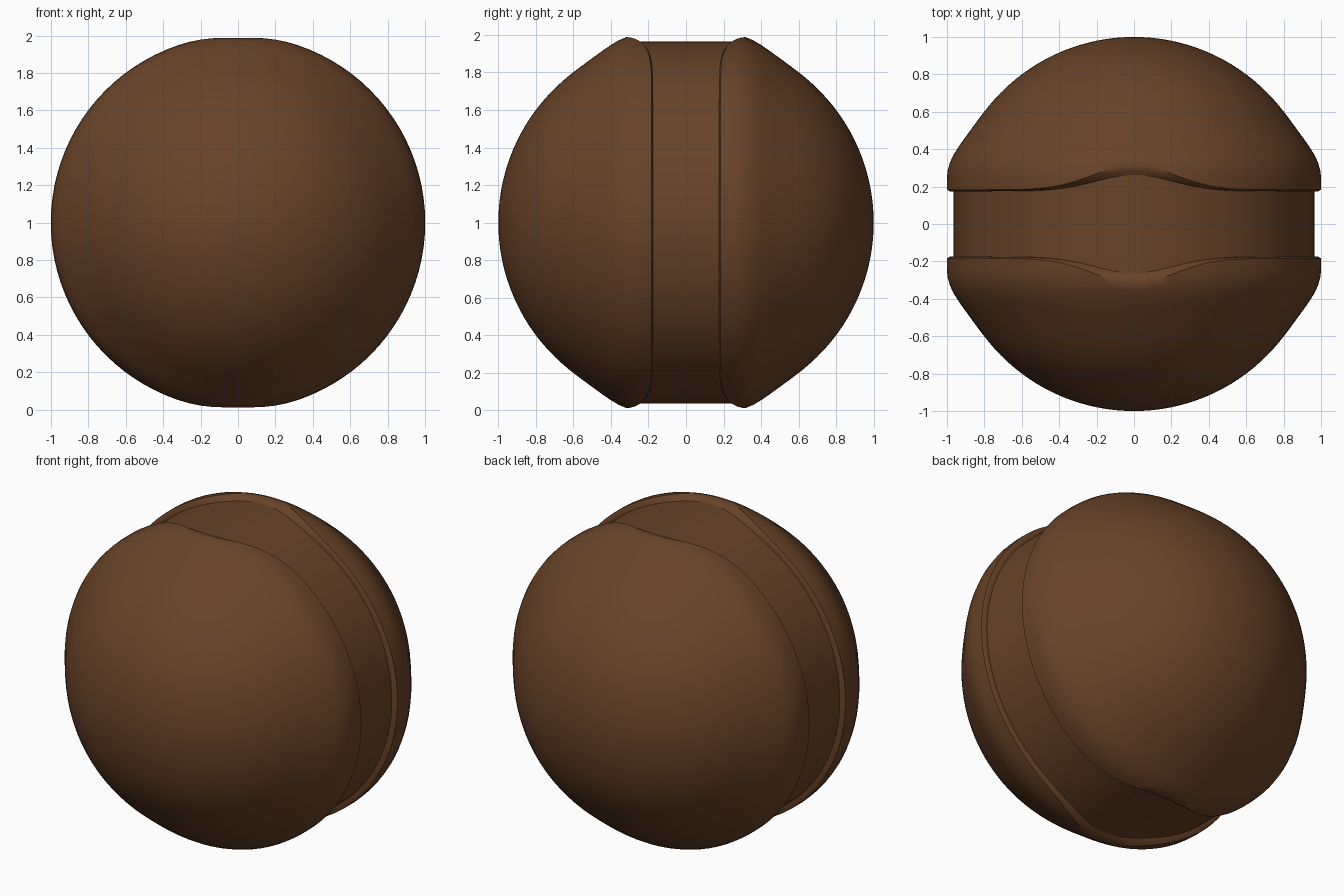
import bpy, bmesh, math

if "Cube" in bpy.data.objects:
    bpy.data.objects.remove(bpy.data.objects["Cube"])

SEG, RINGS, BAND_R = 96, 28, 0.965

brown = bpy.data.materials.new("chocolate brown")
brown.diffuse_color = (0.14, 0.056, 0.021, 1)
brown.use_nodes = True
brown.node_tree.nodes["Principled BSDF"].inputs["Base Color"].default_value = brown.diffuse_color


def crown(t):
    # 1 at the very top and bottom of the rim, 0 at the sides
    return math.exp(-(math.cos(t) / 0.3) ** 2)


def edge(t):
    # half-width of the groove, wider at top and bottom
    return 0.175 + 0.085 * crown(t)


def loft(name, rows, side, pole=False):
    """Skin closed rings; rows are functions angle -> (y, radius)."""
    bm = bmesh.new()
    rings = []
    for row in rows:
        ring = []
        for k in range(SEG):
            t = 2 * math.pi * k / SEG
            y, r = row(t)
            ring.append(bm.verts.new((r * math.cos(t), y * side, 1 + r * math.sin(t))))
        rings.append(ring)
    for a, b in zip(rings, rings[1:]):
        for k in range(SEG):
            j = (k + 1) % SEG
            q = (a[k], a[j], b[j], b[k])
            bm.faces.new(q if side < 0 else q[::-1])
    if pole:
        tip = bm.verts.new((0, side, 1))
        for k in range(SEG):
            q = (tip, rings[0][(k + 1) % SEG], rings[0][k])
            bm.faces.new(q if side > 0 else q[::-1])
    # make every face point away from the centre axis
    for f in bm.faces:
        c = f.calc_center_median()
        f.normal_update()
        if pole and f.normal.dot((c.x, c.y, c.z - 1)) < 0 and abs(c.y) > 0.35:
            f.normal_flip()
    bmesh.ops.recalc_face_normals(bm, faces=bm.faces)
    probe = max(bm.faces, key=lambda f: f.calc_center_median().z)
    if probe.normal.z < 0:
        bmesh.ops.reverse_faces(bm, faces=bm.faces)
    me = bpy.data.meshes.new(name)
    bm.to_mesh(me)
    bm.free()
    me.materials.append(brown)
    ob = bpy.data.objects.new(name, me)
    bpy.context.collection.objects.link(ob)
    bpy.ops.object.select_all(action='DESELECT')
    ob.select_set(True)
    bpy.context.view_layer.objects.active = ob
    bpy.ops.object.shade_smooth_by_angle(angle=math.radians(45))
    return ob


def dome_ring(i):
    # sphere with a slight swelling near the rim
    def row(t):
        rim = edge(t) + 0.008 + 0.05 * crown(t)
        a = math.acos(rim) * i / RINGS
        y = math.cos(a)
        return y, math.sin(a) + 0.04 * math.exp(-((y - 0.32) / 0.15) ** 2)
    return row


# two domed cake halves with a short lip turned in to the groove
rows = [dome_ring(i) for i in range(1, RINGS + 1)]
rows.append(lambda t: (edge(t) + 0.025 * crown(t), 0.985 - 0.006 * crown(t)))
rows.append(lambda t: (edge(t), BAND_R - 0.002))
for name, side in (("front_half", -1), ("back_half", 1)):
    loft(name, rows, side, pole=True)

# recessed band between the halves
loft("middle_band",
     [lambda t, s=s: (s * (edge(t) + 0.004), BAND_R) for s in (-1, -0.5, 0, 0.5, 1)], 1)
